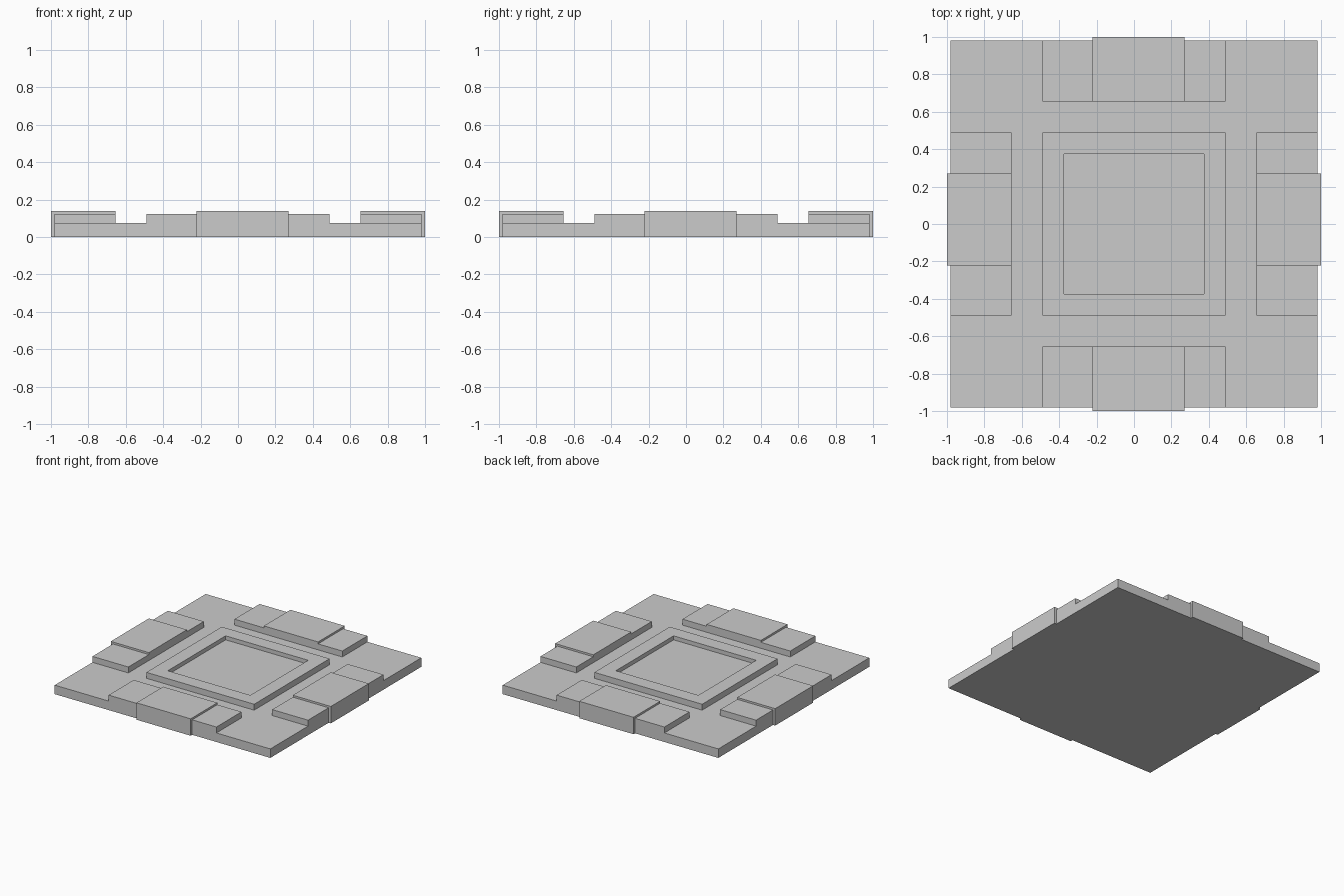
import bpy
import bmesh

if "Cube" in bpy.data.objects:
    bpy.data.objects.remove(bpy.data.objects["Cube"])

BASE_TOP = 0.074
STEP_TOP = 0.123
PAD_TOP = 0.139


def new_object(name, bm):
    mesh = bpy.data.meshes.new(name)
    bm.to_mesh(mesh)
    bm.free()
    obj = bpy.data.objects.new(name, mesh)
    bpy.context.collection.objects.link(obj)
    return obj


def box_bmesh(x, y, z):
    """Box from (min, max) ranges on each axis."""
    bm = bmesh.new()
    bmesh.ops.create_cube(bm, size=1)
    for v in bm.verts:
        v.co = [r[0] if c < 0 else r[1] for c, r in zip(v.co, (x, y, z))]
    return bm


def box(name, x, y, z):
    return new_object(name, box_bmesh(x, y, z))


# Square base slab
box("base_slab", (-0.98, 0.98), (-0.98, 0.98), (0, BASE_TOP))

# Raised central frame with a shallow square recess
bm = box_bmesh((-0.49, 0.49), (-0.49, 0.49), (BASE_TOP, STEP_TOP))
bm.normal_update()
top = max(bm.faces, key=lambda f: f.calc_center_median().z)
bmesh.ops.inset_region(bm, faces=[top], thickness=0.162)
floor = bmesh.ops.extrude_discrete_faces(bm, faces=[top])["faces"][0]
for v in floor.verts:
    v.co.z = 0.09
new_object("central_frame", bm)

# Along each edge: a tall pad slightly off-centre, with a lower step on each side
PAD = (-0.223, 0.27)
parts = [
    ("pad", PAD, 1.0, (0, PAD_TOP)),
    ("low_step", (-0.49, PAD[0]), 0.98, (BASE_TOP, STEP_TOP)),
    ("high_step", (PAD[1], 0.49), 0.98, (BASE_TOP, STEP_TOP)),
]
sides = [("front", 1, -1), ("back", 1, 1), ("left", 0, -1), ("right", 0, 1)]
for side, axis, sign in sides:
    for part, along, outer, z in parts:
        across = tuple(sorted((sign * 0.654, sign * outer)))
        x, y = (along, across) if axis == 1 else (across, along)
        box(f"{side}_{part}", x, y, z)
